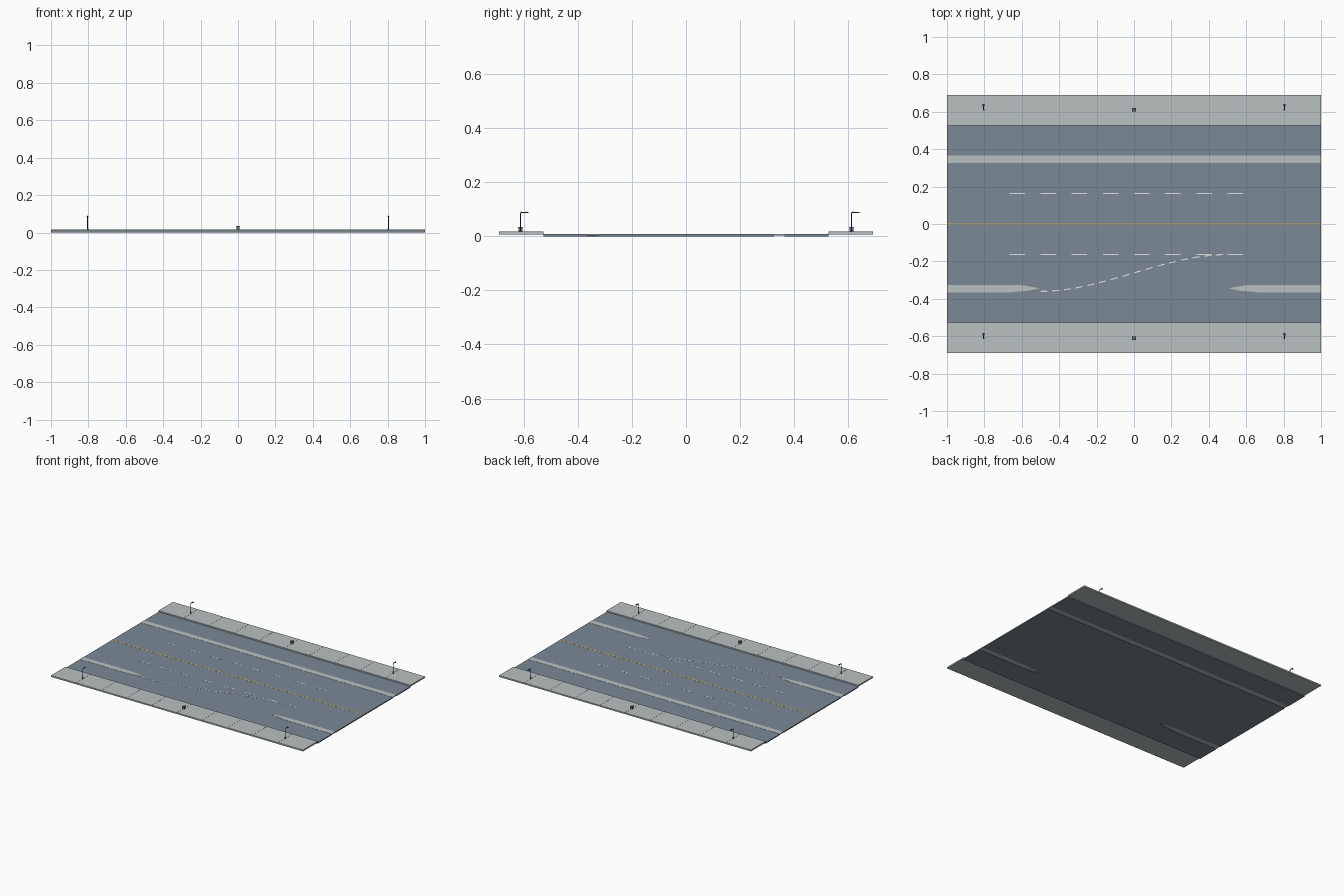
import bpy, bmesh, math
from mathutils import Vector

cube = bpy.data.objects.get("Cube")
if cube:
    bpy.data.objects.remove(cube, do_unlink=True)


def material(name, rgb):
    m = bpy.data.materials.new(name)
    m.use_nodes = True
    m.diffuse_color = (*rgb, 1)
    m.node_tree.nodes["Principled BSDF"].inputs["Base Color"].default_value = (*rgb, 1)
    return m


asphalt = material("blue_grey_asphalt", (0.20, 0.25, 0.305))
concrete = material("pale_concrete", (0.48, 0.535, 0.525))
white = material("white_paint", (0.72, 0.76, 0.74))
yellow = material("yellow_paint", (0.62, 0.42, 0.12))
metal = material("dark_metal", (0.045, 0.052, 0.055))
bin_grey = material("bin_grey", (0.13, 0.15, 0.16))


def slabs(name, outlines, low, high, mat):
    """One object made of flat outlines extruded from low to high."""
    bm = bmesh.new()
    for outline in outlines:
        face = bm.faces.new([bm.verts.new((x, y, low)) for x, y in outline])
        lifted = bmesh.ops.extrude_face_region(bm, geom=[face], use_keep_orig=True)
        top = [v for v in lifted["geom"] if isinstance(v, bmesh.types.BMVert)]
        bmesh.ops.translate(bm, verts=top, vec=(0, 0, high - low))
    bmesh.ops.recalc_face_normals(bm, faces=bm.faces)
    mesh = bpy.data.meshes.new(name)
    bm.to_mesh(mesh)
    bm.free()
    mesh.materials.append(mat)
    ob = bpy.data.objects.new(name, mesh)
    bpy.context.collection.objects.link(ob)
    return ob


def rect(x0, x1, y0, y1):
    return [(x0, y0), (x1, y0), (x1, y1), (x0, y1)]


ROAD, PAVE, CURB, EDGE = 0.008, 0.017, 0.527, 0.691
MID_IN, MID_OUT = 0.325, 0.365
PAINT = ROAD + 0.0006

# Tapered nose of the front medians, from inner edge round to outer edge
nose = [(1, -MID_IN), (0.62, -MID_IN), (0.56, -0.333), (0.505, -0.344),
        (0.56, -0.356), (0.66, -MID_OUT), (1, -MID_OUT)]
left_nose = [(-x, y) for x, y in nose]

# Carriageway with slots where the medians sit
front_road = ([(-1, MID_IN), (1, MID_IN)] + nose
              + [(1, -CURB), (-1, -CURB)] + left_nose[::-1])
slabs("main_road", [front_road], 0, ROAD, asphalt)
slabs("back_side_lane", [rect(-1, 1, MID_OUT, CURB)], 0, ROAD, asphalt)

# Medians
slabs("back_median", [rect(-1, 1, MID_IN, MID_OUT)], 0.003, ROAD + 0.001, concrete)
slabs("front_left_median", [nose], 0.003, ROAD + 0.001, concrete)
slabs("front_right_median", [left_nose], 0.003, ROAD + 0.001, concrete)

# Pavements: a base strip with slabs separated by fine joints
for side, label in ((1, "back"), (-1, "front")):
    y0, y1 = sorted((side * CURB, side * EDGE))
    slabs(label + "_pavement", [rect(-1, 1, y0, y1)], 0.007, PAVE - 0.0008, concrete)
    tiles = []
    for i in range(10):
        x = -1 + i * 0.2
        tiles.append(rect(x + 0.0008 * (i > 0), x + 0.2 - 0.0008 * (i < 9), y0, y1))
    slabs(label + "_paving_slabs", tiles, PAVE - 0.0008, PAVE, concrete)

# Lane markings
slabs("centre_line", [rect(-1, 1, -0.004, 0.004)], ROAD, PAINT, yellow)
for y, label in ((0.163, "back"), (-0.163, "front")):
    dashes = [rect(-2 / 3 + i / 6, -2 / 3 + i / 6 + 0.083, y - 0.003, y + 0.003)
              for i in range(8)]
    slabs(label + "_lane_dashes", dashes, ROAD, PAINT, white)


# Dashed merge line sweeping from the side lane to the inner lane
def sweep(x):
    t = x + 0.5
    return Vector((x, -0.36 + 0.197 * t * t * (3 - 2 * t)))


merge = []
for i in range(16):
    a, b = sweep(-0.5 + i * 0.0625), sweep(-0.462 + i * 0.0625)
    d = (b - a).normalized()
    n = Vector((-d.y, d.x)) * 0.003
    merge.append([tuple(p) for p in (a - n, b - n, b + n, a + n)])
slabs("merge_line_dashes", merge, ROAD, PAINT + 0.0004, white)


# Street lamps
def lamp(name, x, y):
    curve = bpy.data.curves.new(name + "_pole", "CURVE")
    curve.dimensions = "3D"
    curve.bevel_depth = 0.0022
    curve.bevel_resolution = 1
    curve.use_fill_caps = True
    path = [(0, PAVE), (0, 0.084), (0.0015, 0.0875), (0.005, 0.089), (0.024, 0.088)]
    spline = curve.splines.new("POLY")
    spline.points.add(len(path) - 1)
    for point, (dy, z) in zip(spline.points, path):
        point.co = (x, y + dy, z, 1)
    curve.materials.append(metal)
    ob = bpy.data.objects.new(name + "_pole", curve)
    bpy.context.collection.objects.link(ob)
    slabs(name + "_head", [rect(x - 0.005, x + 0.005, y + 0.017, y + 0.029)],
          0.0855, 0.0895, metal)
    slabs(name + "_foot", [rect(x - 0.004, x + 0.004, y - 0.004, y + 0.004)],
          PAVE, 0.022, metal)


for y, row in ((0.612, "back"), (-0.612, "front")):
    for x, side in ((0.804, "left"), (-0.804, "right")):
        lamp(f"{row}_{side}_lamp", x, y)
    # Litter bin with a rim and a recessed lid
    slabs(row + "_bin_body", [rect(-0.008, 0.008, y - 0.008, y + 0.008)],
          PAVE, 0.035, bin_grey)
    slabs(row + "_bin_rim", [rect(-0.0095, 0.0095, y - 0.0095, y + 0.0095)],
          0.032, 0.0345, metal)
